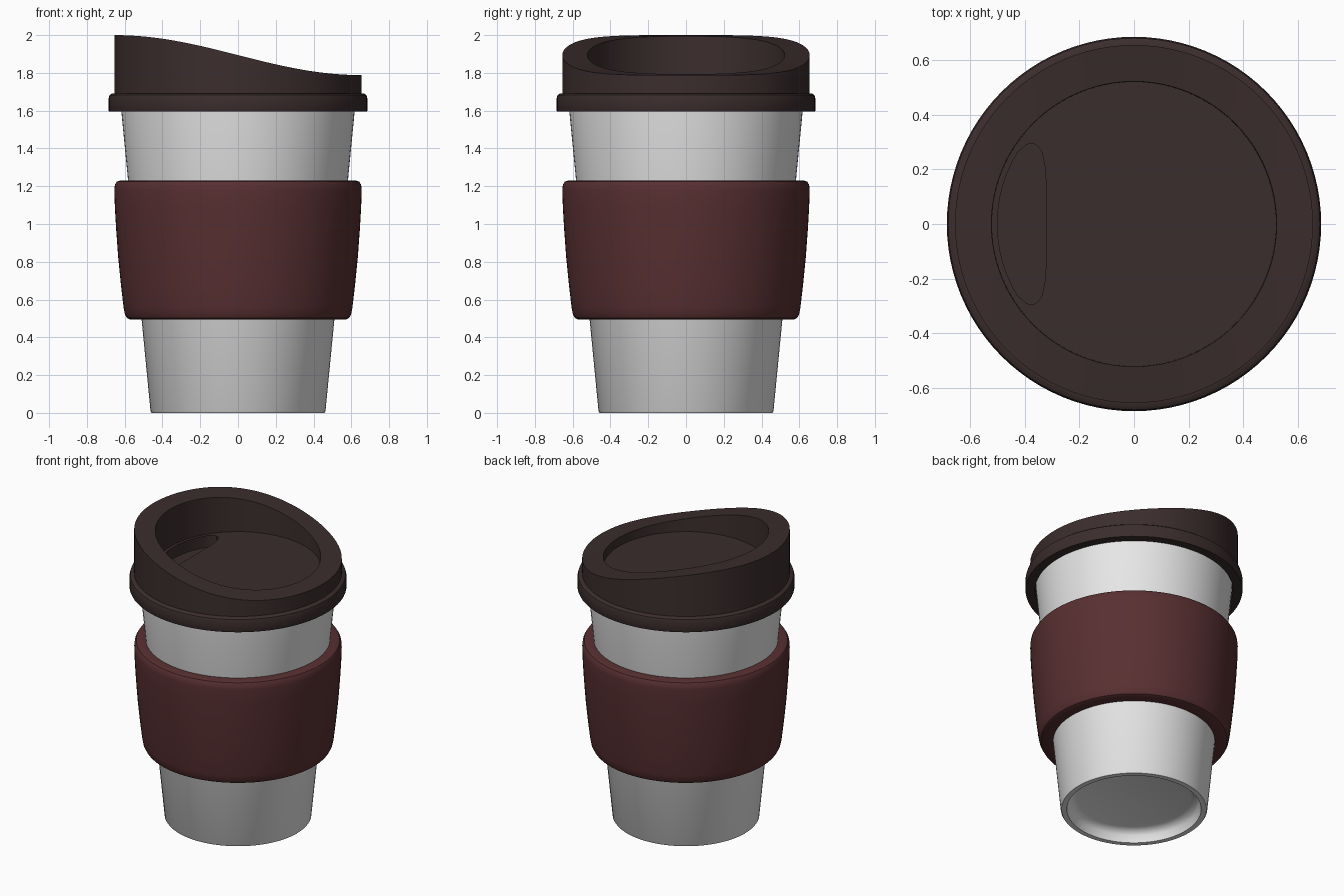
import bpy, bmesh, math
from math import cos, sin, pi

SEG = 96
RIM = None  # marks profile points that follow the sloped lid edge

if "Cube" in bpy.data.objects:
    bpy.data.objects.remove(bpy.data.objects["Cube"], do_unlink=True)


def material(name, rgb):
    mat = bpy.data.materials.new(name)
    mat.use_nodes = True
    mat.diffuse_color = (*rgb, 1)
    bsdf = mat.node_tree.nodes["Principled BSDF"]
    bsdf.inputs["Base Color"].default_value = (*rgb, 1)
    bsdf.inputs["Roughness"].default_value = 0.6
    return mat


def slope(x):
    """Height of the lid edge: high at the drinking side, low opposite."""
    t = min(max((x + 0.655) / 1.31, 0), 1)
    return 1.894 + 0.106 * cos(pi * t)


def finish(bm, name, mat):
    bmesh.ops.recalc_face_normals(bm, faces=bm.faces)
    mesh = bpy.data.meshes.new(name)
    bm.to_mesh(mesh)
    bm.free()
    obj = bpy.data.objects.new(name, mesh)
    bpy.context.collection.objects.link(obj)
    mesh.materials.append(mat)
    return obj


def smooth(obj):
    bpy.ops.object.select_all(action="DESELECT")
    obj.select_set(True)
    bpy.context.view_layer.objects.active = obj
    bpy.ops.object.shade_smooth_by_angle(angle=math.radians(35))


def revolve(name, profile, mat, closed=False):
    """Turn (radius, height) points around z; a height of RIM uses the slope."""
    bm = bmesh.new()
    rings = []
    for r, z in profile:
        if r == 0:
            rings.append([bm.verts.new((0, 0, z))] * SEG)
            continue
        ring = []
        for i in range(SEG):
            a = 2 * pi * i / SEG
            x, y = r * cos(a), r * sin(a)
            ring.append(bm.verts.new((x, y, slope(x) if z is RIM else z)))
        rings.append(ring)
    pairs = list(zip(rings, rings[1:]))
    if closed:
        pairs.append((rings[-1], rings[0]))
    for low, high in pairs:
        for i in range(SEG):
            j = (i + 1) % SEG
            corners = [low[i], low[j], high[j], high[i]]
            bm.faces.new(list(dict.fromkeys(corners)))
    return finish(bm, name, mat)


cup_white = material("cup white", (0.8, 0.8, 0.8))
sleeve_red = material("sleeve dark red", (0.098, 0.029, 0.031))
lid_brown = material("lid dark brown", (0.044, 0.026, 0.026))

# Tapered hollow cup with a recessed base
cup = revolve("cup", [
    (0, 0.08), (0.36, 0.08), (0.395, 0.068), (0.412, 0.045), (0.424, 0),
    (0.457, 0), (0.463, 0.008), (0.62, 1.62), (0.59, 1.62), (0.44, 0.12),
    (0, 0.12)], cup_white)
smooth(cup)

# Soft grip sleeve with rounded edges
sleeve = revolve("sleeve", [
    (0.51, 0.495), (0.572, 0.495), (0.588, 0.502), (0.599, 0.522),
    (0.606, 0.56), (0.620, 0.68), (0.634, 0.82), (0.645, 0.97),
    (0.652, 1.09), (0.655, 1.18), (0.652, 1.207), (0.642, 1.224),
    (0.625, 1.23), (0.58, 1.23)], sleeve_red, closed=True)
smooth(sleeve)

# Lid with a rounded skirt, sloped rim and sunken top
lid = revolve("lid", [
    (0, 1.63), (0.625, 1.63), (0.625, 1.595), (0.683, 1.595), (0.685, 1.6),
    (0.685, 1.665), (0.680, 1.682), (0.669, 1.69), (0.655, 1.692),
    (0.655, RIM), (0.61, RIM), (0.565, RIM), (0.522, RIM), (0.520, 1.735),
    (0, 1.735)], lid_brown)

# Drinking opening, a D-shaped pocket beside the high side of the rim
half = [(-0.5 * cos(a), 0.5 * sin(a)) for a in
        [math.radians(4 * k) for k in range(9)]]
half += [(-0.392, 0.291), (-0.372, 0.295), (-0.352, 0.286),
         (-0.337, 0.262), (-0.326, 0.21), (-0.322, 0.15)]
outline = half + [(x, -y) for x, y in reversed(half[1:])]
bm = bmesh.new()
base = bm.faces.new([bm.verts.new((x, y, 1.655)) for x, y in outline])
top = bmesh.ops.extrude_face_region(bm, geom=[base])["geom"]
bmesh.ops.translate(bm, vec=(0, 0, 0.12),
                    verts=[v for v in top if isinstance(v, bmesh.types.BMVert)])
cutter = finish(bm, "opening_cutter", lid_brown)
cutter.hide_render = True

cut = lid.modifiers.new("drinking opening", "BOOLEAN")
cut.operation, cut.solver, cut.object = "DIFFERENCE", "EXACT", cutter
bpy.context.view_layer.objects.active = lid
bpy.ops.object.modifier_apply(modifier=cut.name)
bpy.data.objects.remove(cutter, do_unlink=True)
smooth(lid)
